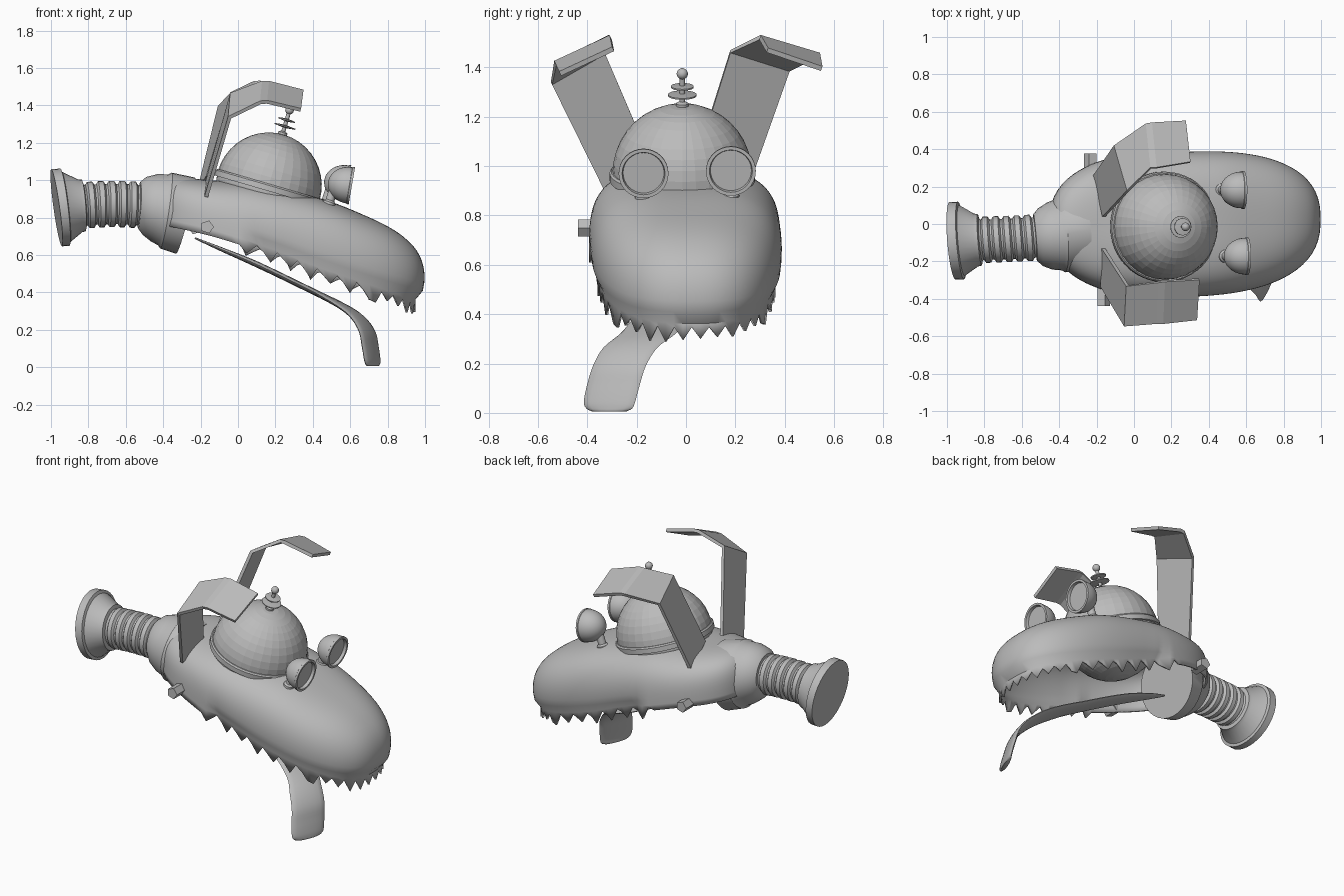
import bpy, bmesh, math, random
from mathutils import Vector

random.seed(4)
if "Cube" in bpy.data.objects:
    bpy.data.objects.remove(bpy.data.objects["Cube"])

GREY = (0.5, 0.5, 0.5, 1)
mat = bpy.data.materials.new("plain grey")
mat.use_nodes = True
mat.diffuse_color = GREY
mat.node_tree.nodes["Principled BSDF"].inputs["Base Color"].default_value = GREY


def finish(name, bm, angle=35):
    bmesh.ops.recalc_face_normals(bm, faces=bm.faces)
    mesh = bpy.data.meshes.new(name)
    bm.to_mesh(mesh)
    bm.free()
    mesh.materials.append(mat)
    ob = bpy.data.objects.new(name, mesh)
    bpy.context.collection.objects.link(ob)
    bpy.ops.object.select_all(action='DESELECT')
    ob.select_set(True)
    bpy.context.view_layer.objects.active = ob
    if angle:
        bpy.ops.object.shade_smooth_by_angle(angle=math.radians(angle))
    return ob


def loft(rings, closed=True, cap_start=False, cap_end=False):
    """Skin a list of equal-length point rings."""
    bm = bmesh.new()
    rows = [[bm.verts.new(p) for p in ring] for ring in rings]
    n = len(rows[0])
    for a, b in zip(rows, rows[1:]):
        for i in range(n if closed else n - 1):
            j = (i + 1) % n
            bm.faces.new((a[i], a[j], b[j], b[i]))
    if cap_start:
        bm.faces.new(rows[0])
    if cap_end:
        bm.faces.new(rows[-1])
    return bm


def turned(name, profile, origin, axis, segs=32, angle=35):
    """Solid of revolution: profile of (radius, height) along an axis."""
    rot = Vector(axis).to_track_quat('Z', 'Y')
    rings = [[Vector(origin) + rot @ Vector((r * math.cos(k * math.tau / segs), r * math.sin(k * math.tau / segs), h))
              for k in range(segs)] for r, h in profile]
    return finish(name, loft(rings, True, True, True), angle)


def curve(knots, x):
    """Smooth value through (x, value) knots."""
    x = min(max(x, knots[0][0]), knots[-1][0])
    n = len(knots)
    slope = lambda i: ((knots[min(i + 1, n - 1)][1] - knots[max(i - 1, 0)][1])
                       / (knots[min(i + 1, n - 1)][0] - knots[max(i - 1, 0)][0]))
    for i in range(n - 1):
        (x0, a), (x1, b) = knots[i], knots[i + 1]
        if x <= x1:
            w, t = x1 - x0, (x - x0) / (x1 - x0)
            return (a * (2*t**3 - 3*t*t + 1) + b * (3*t*t - 2*t**3)
                    + w * slope(i) * (t**3 - 2*t*t + t) + w * slope(i + 1) * (t**3 - t*t))


# Head shell: rounded hollow snout with a ragged lower edge
CREST = [(-.45, 1.13), (-.3, 1.06), (-.15, 1.015), (.1, .98), (.45, .9), (.7, .82), (.9, .775), (1, .77)]
LIP = [(-.45, .77), (-.14, .70), (.2, .59), (.4, .51), (.6, .44), (.8, .375), (1, .31)]
COUNT, ROWS = 96, 24


def power(v, e):
    return math.copysign(abs(v) ** e, v)


dense = [Vector((.735 * power(math.cos(t), .8), .397 * power(math.sin(t), .8)))
         for t in (k * math.tau / 4000 for k in range(4001))]
total = sum((b - a).length for a, b in zip(dense, dense[1:]))
outline, run = [], 0
for a, b in zip(dense, dense[1:]):
    if run >= len(outline) * total / COUNT and len(outline) < COUNT:
        outline.append(a)
    run += (b - a).length


def head_point(p, f, g):
    tuck = 1 - .09 * (1 - g) ** 4 * (p.x > -.2)
    x = .28 + p.x * f * tuck
    y = p.y * f * tuck - .005 + .03 * max(0, (x - .2) / .8)
    low = curve(LIP, x)
    return Vector((x, y, low + (curve(CREST, x) - low) * g))


rings = []
for r in range(ROWS + 1):
    th = math.pi / 2 * (.01 + .99 * r / ROWS)
    f, g = math.sin(th) ** .58, max(0, math.cos(th)) ** .58
    rings.append([head_point(p, f, g) for p in outline])
edge = []
for i, p in enumerate(rings[-1]):
    rings[-1][i] = p + Vector((0, 0, .035))
    # fine teeth round the nose, coarse saw teeth along the sides
    if p.x > .72:
        drop = random.uniform(.02, .05) if i % 2 else -.02
    else:
        drop = (random.uniform(.025, .05), -.025, .0)[i % 3]
    edge.append(p - Vector((0, 0, drop if p.x > 0 else 0)))
head = finish("head_shell", loft(rings + [edge], True, True), 40)
thick = head.modifiers.new("thickness", 'SOLIDIFY')
thick.thickness, thick.offset = .012, -1

# Skull dome with its tilted rim band
UP = Vector((.28, 0, .96)).normalized()
CENTRE = Vector((.165, -.015, .972))
turned("skull_dome", [(.283 * math.sin(a), -.283 * math.cos(a))
                      for a in (math.pi * (.004 + .992 * k / 20) for k in range(21))], CENTRE, UP, 32, 5)
turned("dome_band", [(.27, -.03), (.295, -.03), (.295, .0), (.288, .008), (.27, .008)], CENTRE, UP, 48)

# Antenna with two discs and a ball
ANT = Vector((.28, 0, .96)).normalized()
base = Vector((.235, -.015, 1.235))
turned("antenna_base", [(.025, 0), (.025, .02), (.012, .028)], base, ANT, 16)
turned("antenna_rod", [(.011, 0), (.011, .14)], base, ANT, 12)
for label, h, rad in (("lower", .055, .058), ("upper", .09, .046)):
    turned("antenna_disc_" + label, [(.015, h - .007), (rad, h - .003), (rad, h + .003), (.015, h + .007)],
           base, ANT, 24)
turned("antenna_ball", [(.023 * math.sin(a), .145 - .023 * math.cos(a))
                        for a in (math.pi * (.01 + .98 * k / 10) for k in range(11))], base, ANT, 16)

# Lamp eyes on short stems
bowl = [(.098 * math.sin(a), -.115 * math.cos(a)) for a in (math.pi / 2 * (.02 + .98 * k / 10) for k in range(11))]
for side, x, y, z in (("right", .595, -.172, .972), ("left", .575, .182, .982)):
    eye = Vector((x, y, z))
    turned("eye_" + side, bowl + [(.101, .002), (.101, .014), (.087, .014), (.083, -.004)],
           eye, (.985, 0, -.17), 32)
    foot = Vector((x - .115, y, .855))
    turned("eye_stem_" + side, [(.036, 0), (.034, .03), (.024, .04), (.022, .14)], foot, (.3, 0, .95), 16)

# Bent plate ears: (outer, inner) corners from root to tip
EARS = {
    "right": [((-.17, -.335, .91), (-.17, -.12, .97)), ((-.045, -.545, 1.335), (-.035, -.33, 1.46)),
              ((.12, -.53, 1.415), (.13, -.31, 1.522)), ((.155, -.53, 1.418), (.165, -.305, 1.522)),
              ((.335, -.51, 1.375), (.348, -.295, 1.475))],
    "left": [((-.21, .26, .94), (-.16, .04, 1.02)), ((-.1, .42, 1.39), (-.03, .18, 1.465)),
             ((.065, .535, 1.45), (.09, .30, 1.522)), ((.095, .54, 1.45), (.12, .30, 1.522)),
             ((.275, .55, 1.395), (.3, .33, 1.47))],
}
for side, rows in EARS.items():
    ear = finish("ear_" + side, loft(rows, False), 0)
    plate = ear.modifiers.new("thickness", 'SOLIDIFY')
    plate.thickness, plate.offset = .02, 0

# Neck hose: end flange, ribbed tube and flared collar along a gentle bend
NECK_Y = [(-.97, -.09), (-.5, -.07), (-.28, -.035)]
NECK_Z = [(-.97, .852), (-.7, .872), (-.5, .862), (-.28, .81)]
TILT = [(-.97, .14), (-.7, .02), (-.5, -.06), (-.28, -.25)]
profile = [(-.97, .208), (-.925, .208), (-.92, .19), (-.845, .142), (-.825, .138), (-.82, .115)]
for k in range(5):
    x = -.81 + k * .056
    profile += [(x, .108), (x + .01, .124), (x + .036, .124), (x + .046, .108)]
profile += [(-.53, .108), (-.528, .125), (-.50, .155), (-.45, .18), (-.40, .192), (-.385, .205), (-.28, .21)]
rings = []
for x, r in profile:
    mid = Vector((x, curve(NECK_Y, x), curve(NECK_Z, x)))
    rot = Vector((1, .08, curve(TILT, x))).to_track_quat('X', 'Z')
    rings.append([mid + rot @ Vector((0, r * math.cos(k * math.tau / 32), r * math.sin(k * math.tau / 32)))
                  for k in range(32)])
finish("neck_hose", loft(rings, True, True, True))

# Cheek bolts
for side, x, y, z, d in (("right", -.165, -.34, .75, -1), ("left", -.23, .28, .745, 1)):
    turned("bolt_" + side, [(.036, 0), (.036, .098)], (x, y, z), (0, d, 0), 5, 0)

# Tongue: thin strip widening from a point, drooping over to one side
TONGUE = [(-.23, 0, .69, .01), (-.1, 0, .635, .05), (.1, -.02, .55, .09), (.35, -.07, .43, .11),
          (.55, -.145, .33, .115), (.64, -.225, .265, .115), (.69, -.27, .19, .115),
          (.707, -.295, .11, .115), (.717, -.31, .045, .112), (.72, -.311, .018, .1), (.72, -.311, .006, .075)]
tracks = [list(enumerate(t)) for t in zip(*TONGUE)]
samples = [[curve(t, k / 4) for t in tracks] for k in range(41)]
rings = []
for i, (x, y, z, w) in enumerate(samples):
    mid = Vector((x, y, z))
    ahead = Vector(samples[min(i + 1, 40)][:3]) - Vector(samples[max(i - 1, 0)][:3])
    across = Vector((.4 * min(1, max(0, (x - .4) / .3)), 1, 0)).normalized()
    up = ahead.cross(across).normalized() * .016 * min(1, .2 + w / .11)
    rings.append([mid + across * w * math.cos(a) + up * math.sin(a)
                  for a in (k * math.tau / 16 for k in range(16))])
finish("tongue", loft(rings, True, True, True), 60)
